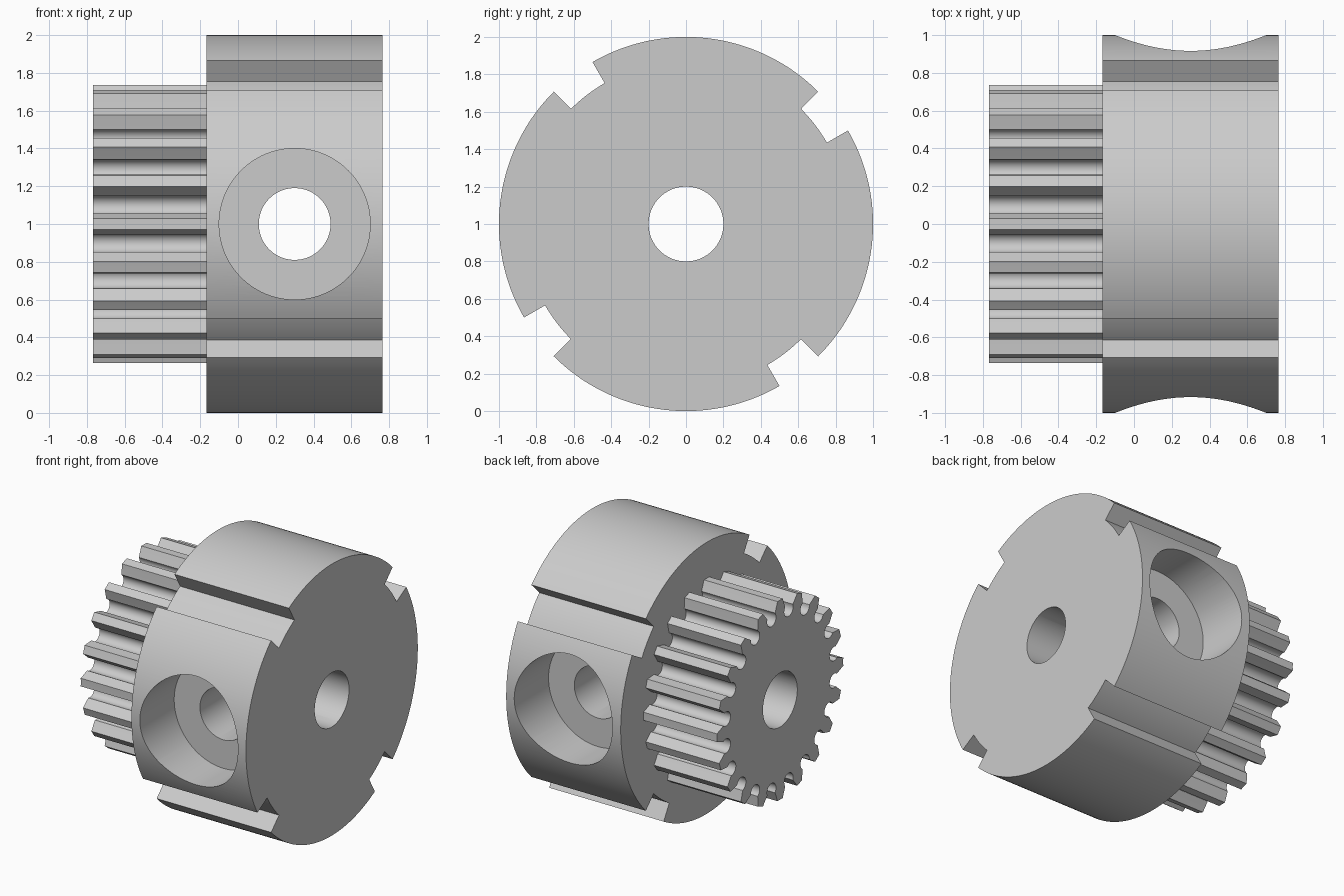
import bpy, bmesh
from math import sin, cos, pi, radians
from mathutils import Matrix

cube = bpy.data.objects.get("Cube")
if cube:
    bpy.data.objects.remove(cube, do_unlink=True)

FACE_LEFT, JOINT, FACE_RIGHT = -0.767, -0.168, 0.765   # stations along the axle
HOLE_X = 0.3                                           # centre of the cross hole

grey = bpy.data.materials.new("plain_grey")
grey.use_nodes = True
grey.diffuse_color = (0.6, 0.6, 0.6, 1)
grey.node_tree.nodes["Principled BSDF"].inputs["Base Color"].default_value = (0.6, 0.6, 0.6, 1)


def make_object(name, bm):
    bmesh.ops.recalc_face_normals(bm, faces=bm.faces)
    mesh = bpy.data.meshes.new(name)
    bm.to_mesh(mesh)
    bm.free()
    mesh.materials.append(grey)
    obj = bpy.data.objects.new(name, mesh)
    bpy.context.collection.objects.link(obj)
    return obj


def extrude_profile(name, points, x0, x1):
    """Closed (y, z) outline around the axle, extruded along x."""
    bm = bmesh.new()
    face = bm.faces.new([bm.verts.new((x0, y, z + 1)) for y, z in points])
    moved = bmesh.ops.extrude_face_region(bm, geom=[face])["geom"]
    verts = [v for v in moved if isinstance(v, bmesh.types.BMVert)]
    bmesh.ops.translate(bm, verts=verts, vec=(x1 - x0, 0, 0))
    return make_object(name, bm)


def cutter(name, radius, length, centre, axis):
    bm = bmesh.new()
    turn = Matrix.Rotation(pi / 2, 4, "Y" if axis == "X" else "X")
    bmesh.ops.create_cone(bm, cap_ends=True, segments=96, radius1=radius, radius2=radius,
                          depth=length, matrix=Matrix.Translation(centre) @ turn)
    obj = make_object(name, bm)
    obj.hide_render = True
    return obj


def finish(obj, cutters):
    """Cut the holes, then smooth the curved walls."""
    bpy.ops.object.select_all(action="DESELECT")
    obj.select_set(True)
    bpy.context.view_layer.objects.active = obj
    for c in cutters:
        mod = obj.modifiers.new(c.name, "BOOLEAN")
        mod.operation, mod.solver, mod.object = "DIFFERENCE", "EXACT", c
        bpy.ops.object.modifier_apply(modifier=mod.name)
    bpy.ops.object.shade_smooth_by_angle(angle=radians(25))


def arc(radius, start, end, steps):
    return [(radius * cos(radians(start + (end - start) * i / steps)),
             radius * sin(radians(start + (end - start) * i / steps)))
            for i in range(steps + 1)]


# Hub drum with four wide rim notches
outline = []
for quarter in range(4):
    a = quarter * 90
    outline += arc(0.87, a + 30, a + 45, 10) + arc(1.0, a + 45, a + 120, 50)
drum = extrude_profile("hub_drum", outline, JOINT, FACE_RIGHT)

# Pinion: straight flanks leading into round gullets
TEETH = 20
PITCH = 2 * pi / TEETH
gullet = [(0.637 + 0.052 * cos(t), 0.052 * sin(t))
          for t in (radians(-45 - 270 * i / 18) for i in range(19))]
gullet = [p for p in gullet if p[0] < 0.664]
tooth = [(0.735, -0.03), (0.7345, 0), (0.735, 0.03), (0.70, 0.0435)]
outline = []
for i in range(TEETH):
    for points, a in ((tooth, i * PITCH), (gullet, (i + 0.5) * PITCH),
                      ([(0.70, -0.0435)], (i + 1) * PITCH)):
        outline += [(r * cos(a) - s * sin(a), r * sin(a) + s * cos(a)) for r, s in points]
pinion = extrude_profile("pinion_gear", outline, FACE_LEFT, JOINT)

# Axle bore, cross hole and a counterbore on each side
bore = cutter("axle_bore_cutter", 0.2, 3, (0, 0, 1), "X")
holes = [cutter("cross_hole_cutter", 0.19, 3, (HOLE_X, 0, 1), "Y")]
for side, y in (("front", -1.1), ("back", 1.1)):
    holes.append(cutter(side + "_counterbore_cutter", 0.4, 1.0, (HOLE_X, y, 1), "Y"))

finish(drum, [bore] + holes)
finish(pinion, [bore])
for c in [bore] + holes:
    bpy.data.objects.remove(c, do_unlink=True)
